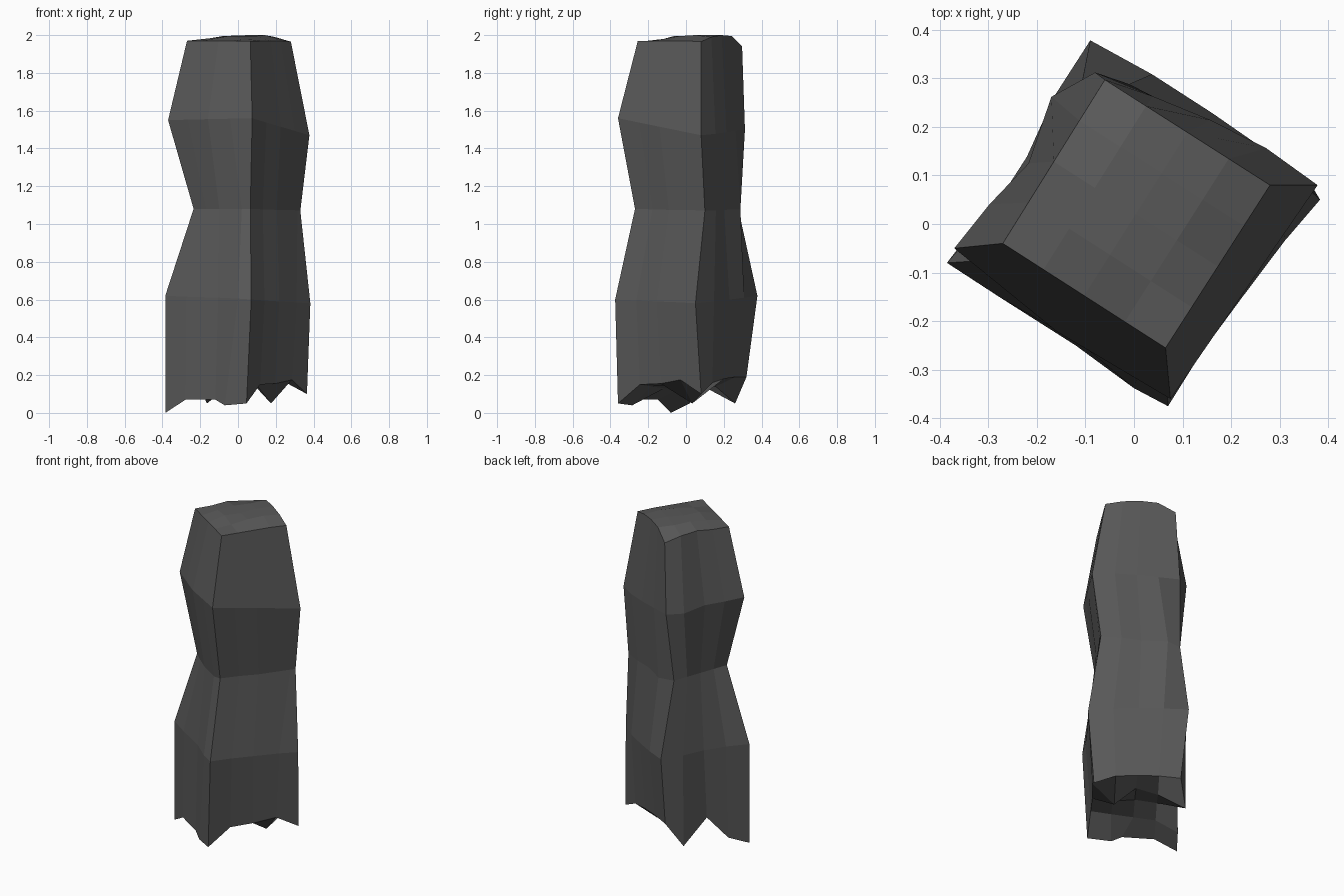
import bpy, bmesh
from mathutils import Vector

if "Cube" in bpy.data.objects:
    bpy.data.objects.remove(bpy.data.objects["Cube"])

# Corners (left, front, right, back) of each cross-section, top to bottom
LEVELS = [
    [(-.27, -.04, 1.97), (.065, -.255, 1.97), (.28, .08, 1.965), (-.06, .297, 1.94)],
    [(-.37, -.05, 1.55), (.075, -.36, 1.56), (.378, .08, 1.47), (-.08, .312, 1.50)],
    [(-.235, -.07, 1.08), (.065, -.27, 1.08), (.33, .10, 1.07), (-.11, .277, 1.08)],
    [(-.385, -.08, .62), (.07, -.375, .60), (.383, .05, .58), (-.09, .378, .62)],
    [(-.385, -.08, .0), (.045, -.36, .05), (.365, .08, .10), (-.08, .32, .19)],
]
# Outward bulge of the three inner points on the sides LF, FR, RB, BL at each level
BULGE = [
    [(0, 0, 0), (0, 0, 0), (.0, .0, .0), (.0, .0, .0)],
    [(.01, .02, .01), (0, .0, 0), (.02, .02, .01), (.02, -.01, .0)],
    [(.015, .025, .015), (.0, .01, .01), (.015, .015, .015), (.0, .0, .0)],
    [(.0, -.01, .015), (-.01, -.01, .0), (.02, .02, .015), (.0, -.02, -.02)],
    [(.0, -.005, .01), (-.01, -.01, .0), (.0, .0, .0), (.04, -.01, .0)],
]
# Heights of the three inner points on each side: domed top rim, ragged bottom rim
RIM = {
    0: [(1.97, 1.97, 1.97), (1.97, 1.97, 1.97), (1.99, 2.0, 1.995), (1.965, 1.98, 1.97)],
    4: [(.07, .07, .04), (.15, .155, .175), (.16, .18, .19), (.05, .19, .05)],
}
# Chips near the corners: (level, side, inner point) -> x, y
CHIPS = {
    (1, 3, 1): (-.17, .262), (2, 0, 3): (.02, -.267), (2, 1, 3): (.315, .07),
    (2, 2, 3): (-.01, .288), (3, 0, 2): (-.105, -.25), (3, 0, 3): (.0, -.338),
    (3, 1, 3): (.31, -.035), (4, 0, 2): (-.12, -.25), (4, 0, 3): (-.07, -.285),
    (4, 3, 1): (-.165, .26),
}
N = 4


def ring(level):
    corners = [Vector(c) for c in LEVELS[level]]
    pts = []
    for s in range(4):
        a, b = corners[s], corners[(s + 1) % 4]
        d = b - a
        out = Vector((d.y, -d.x, 0)).normalized()
        pts.append(a)
        for i in range(1, N):
            p = a.lerp(b, i / N) + out * BULGE[level][s][i - 1]
            if (level, s, i) in CHIPS:
                p.x, p.y = CHIPS[level, s, i]
            if level in RIM:
                p.z = RIM[level][s][i - 1]
            pts.append(p)
    return pts


bm = bmesh.new()
rings = [[bm.verts.new(p) for p in ring(k)] for k in range(len(LEVELS))]

# Side walls
for hi, lo in zip(rings, rings[1:]):
    for i in range(4 * N):
        j = (i + 1) % (4 * N)
        bm.faces.new((lo[i], lo[j], hi[j], hi[i]))


# Cap: square patch whose rim is the ring and whose inner points have given heights
def cap(r, heights, flip):
    g = {}
    for i in range(N + 1):
        g[i, 0] = r[i]
        g[N, i] = r[N + i]
        g[N - i, N] = r[2 * N + i]
        g[0, N - i] = r[(3 * N + i) % (4 * N)]
    c = [r[k * N].co for k in range(4)]
    for i in range(1, N):
        for j in range(1, N):
            p = c[0].lerp(c[1], i / N).lerp(c[3].lerp(c[2], i / N), j / N)
            p.z = heights[j - 1][i - 1]
            g[i, j] = bm.verts.new(p)
    for i in range(N):
        for j in range(N):
            f = [g[i, j], g[i + 1, j], g[i + 1, j + 1], g[i, j + 1]]
            bm.faces.new(f[::-1] if flip else f)


cap(rings[0], [(1.985, 1.995, 1.98), (1.995, 1.99, 1.995), (1.99, 2.0, 2.0)], False)
cap(rings[-1], [(.12, .13, .14), (.16, .17, .15), (.14, .17, .05)], True)

bmesh.ops.recalc_face_normals(bm, faces=bm.faces)
mesh = bpy.data.meshes.new("rock_pillar")
bm.to_mesh(mesh)
bm.free()
pillar = bpy.data.objects.new("rock_pillar", mesh)
bpy.context.collection.objects.link(pillar)

# Dark stone
mat = bpy.data.materials.new("dark_stone")
mat.diffuse_color = (.1, .1, .1, 1)
mat.use_nodes = True
mat.node_tree.nodes["Principled BSDF"].inputs["Base Color"].default_value = mat.diffuse_color
mesh.materials.append(mat)
